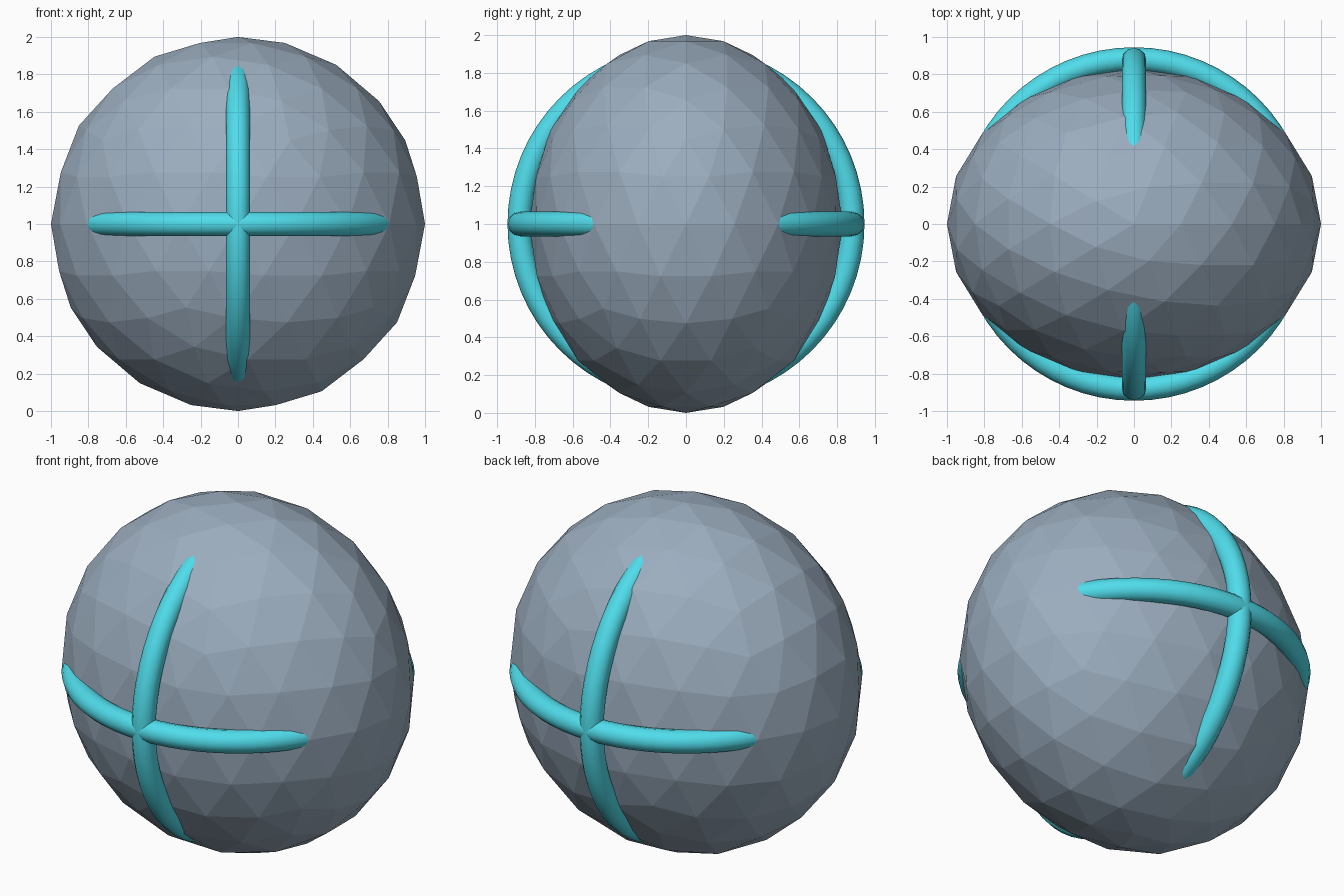
import bpy
from math import pi

if "Cube" in bpy.data.objects:
    bpy.data.objects.remove(bpy.data.objects["Cube"])

CENTRE = (0, 0, 1)


def paint(obj, name, colour):
    mat = bpy.data.materials.get(name) or bpy.data.materials.new(name)
    mat.diffuse_color = (*colour, 1)
    mat.use_nodes = True
    mat.node_tree.nodes["Principled BSDF"].inputs["Base Color"].default_value = mat.diffuse_color
    obj.data.materials.append(mat)


def ring(name, rotation):
    bpy.ops.mesh.primitive_torus_add(
        major_radius=0.88, minor_radius=0.065, major_segments=64,
        minor_segments=12, location=CENTRE, rotation=rotation)
    obj = bpy.context.object
    obj.name = name
    paint(obj, "cyan", (0.08, 0.72, 0.83))
    bpy.ops.object.shade_smooth()


# Faceted body, flattened front to back
bpy.ops.mesh.primitive_ico_sphere_add(subdivisions=3, radius=1, location=CENTRE)
body = bpy.context.object
body.name = "body"
body.scale.y = 0.83
bpy.ops.object.transform_apply(location=False, rotation=False, scale=True)
bpy.ops.object.shade_flat()
paint(body, "slate", (0.33, 0.42, 0.52))

# Crossed rings that surface only on the front and back
ring("horizontal_ring", (0, 0, 0))
ring("vertical_ring", (0, pi / 2, 0))
